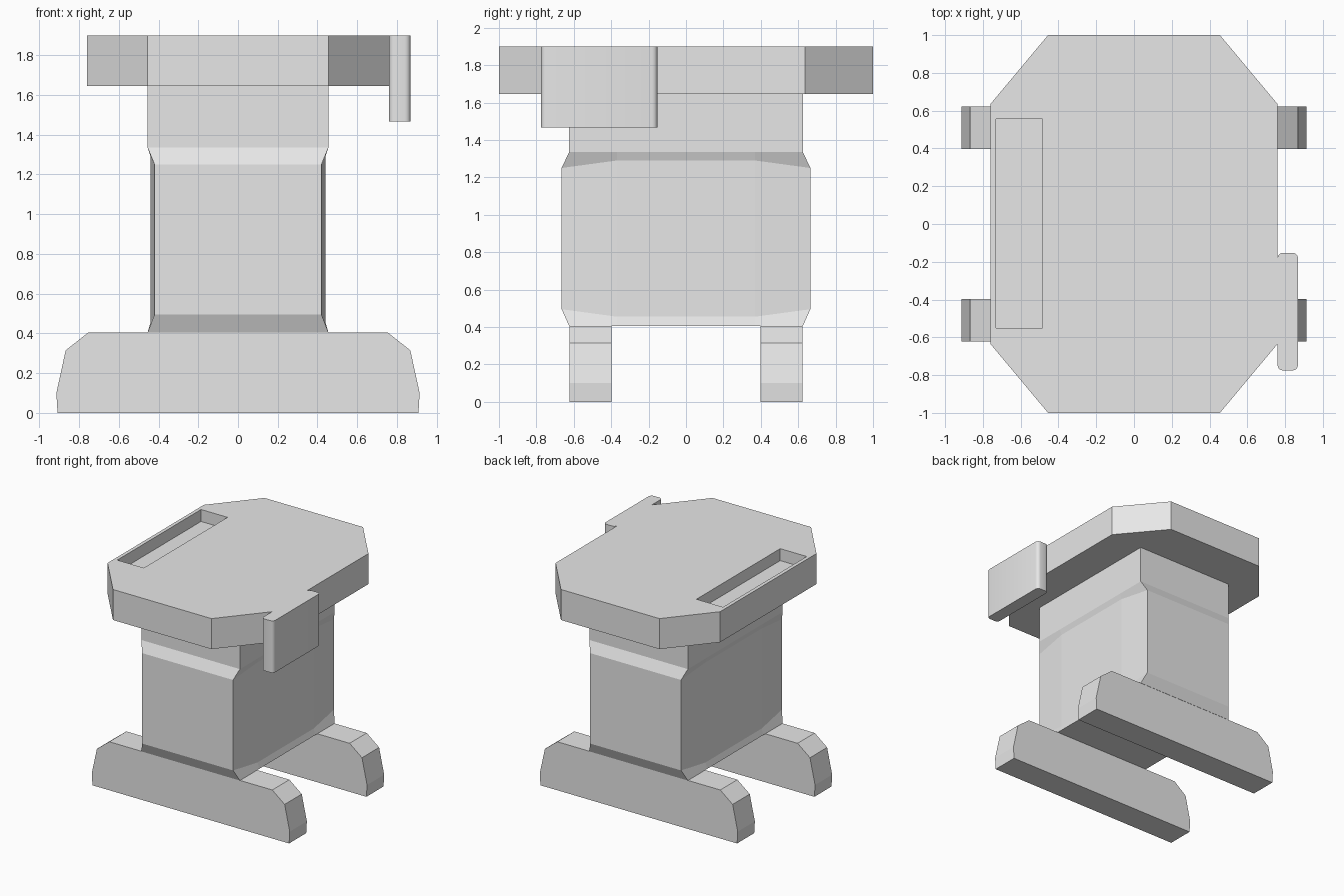
import bpy, bmesh

cube = bpy.data.objects.get("Cube")
if cube:
    bpy.data.objects.remove(cube, do_unlink=True)

grey = bpy.data.materials.new("light grey")
grey.use_nodes = True
grey.diffuse_color = (0.8, 0.8, 0.8, 1)
grey.node_tree.nodes["Principled BSDF"].inputs["Base Color"].default_value = (0.8, 0.8, 0.8, 1)


def finish(name, bm):
    bmesh.ops.recalc_face_normals(bm, faces=bm.faces)
    mesh = bpy.data.meshes.new(name)
    bm.to_mesh(mesh)
    bm.free()
    mesh.materials.append(grey)
    obj = bpy.data.objects.new(name, mesh)
    bpy.context.collection.objects.link(obj)
    return obj


def loft(name, rings):
    """Join rings of equal point count and cap both ends."""
    bm = bmesh.new()
    loops = [[bm.verts.new(p) for p in ring] for ring in rings]
    for a, b in zip(loops, loops[1:]):
        for i in range(len(a)):
            j = (i + 1) % len(a)
            bm.faces.new((a[i], a[j], b[j], b[i]))
    bm.faces.new(loops[0])
    bm.faces.new(loops[-1])
    return finish(name, bm)


def box(name, x0, x1, y0, y1, z0, z1):
    outline = [(x0, y0), (x1, y0), (x1, y1), (x0, y1)]
    return loft(name, [[(x, y, z) for x, y in outline] for z in (z0, z1)])


def mirrored(half):
    """Complete a right-hand outline across x = 0."""
    return half + [(-x, y) for x, y in reversed(half)]


# Octagonal top with a long slot sunk near its right edge
octagon = mirrored([(0.455, -1), (0.76, -0.635), (0.76, 0.635), (0.455, 1)])
top = loft("top_plate", [[(x, y, z) for x, y in octagon] for z in (1.645, 1.9)])
cutter = box("slot_cutter", -0.73, -0.485, -0.55, 0.555, 1.8, 2)
cutter.hide_render = True
cutter.hide_set(True)
cut = top.modifiers.new("slot", 'BOOLEAN')
cut.operation = 'DIFFERENCE'
cut.solver = 'EXACT'
cut.object = cutter


# Body: square collars at both ends, slightly bowed sides between
def body_ring(x_end, x_mid, y_end, z_end, z_mid):
    half = [(x_end, -y_end, z_end), (x_mid, -0.37, z_mid),
            (x_mid, 0.37, z_mid), (x_end, y_end, z_end)]
    return half + [(-x, y, z) for x, y, z in reversed(half)]


loft("body", [
    body_ring(0.455, 0.455, 0.625, 0.405, 0.405),
    body_ring(0.42, 0.44, 0.665, 0.495, 0.455),
    body_ring(0.42, 0.44, 0.665, 1.25, 1.29),
    body_ring(0.455, 0.455, 0.625, 1.335, 1.335),
    body_ring(0.455, 0.455, 0.625, 1.65, 1.65),
])

# Feet running left to right
foot = mirrored([(0.908, 0), (0.914, 0.1), (0.867, 0.315), (0.753, 0.405)])
for name, y in (("front_foot", -0.51), ("back_foot", 0.51)):
    loft(name, [[(x, y + s, z) for x, z in foot] for s in (-0.113, 0.113)])

# Hanging side panel with rounded upright edges
panel = box("side_panel", 0.76, 0.868, -0.775, -0.153, 1.467, 1.9)
bm = bmesh.new()
bm.from_mesh(panel.data)
upright = [e for e in bm.edges if abs(e.verts[0].co.z - e.verts[1].co.z) > 0.1]
bmesh.ops.bevel(bm, geom=upright, offset=0.028, segments=4, profile=0.5, affect='EDGES')
bm.to_mesh(panel.data)
bm.free()
bpy.ops.object.select_all(action='DESELECT')
panel.select_set(True)
bpy.context.view_layer.objects.active = panel
bpy.ops.object.shade_smooth_by_angle()
